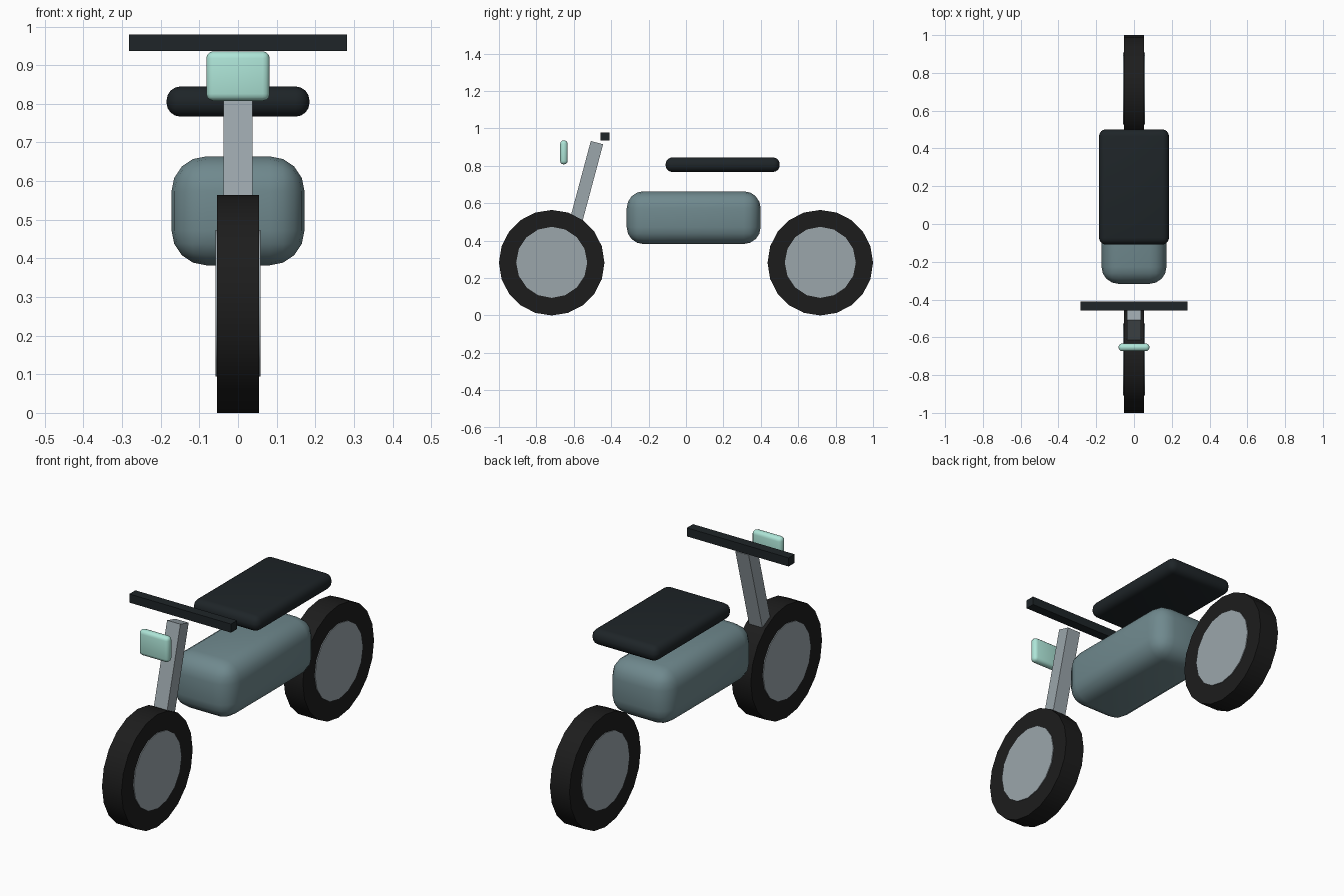
import bpy
from math import radians, sin, cos

if "Cube" in bpy.data.objects:
    bpy.data.objects.remove(bpy.data.objects["Cube"])


def material(name, rgb):
    m = bpy.data.materials.new(name)
    m.diffuse_color = (*rgb, 1)
    m.use_nodes = True
    m.node_tree.nodes["Principled BSDF"].inputs["Base Color"].default_value = m.diffuse_color
    return m


RUBBER = material("rubber", (0.012, 0.012, 0.012))
METAL = material("metal", (0.33, 0.38, 0.41))
PAINT = material("paint", (0.16, 0.25, 0.27))
LEATHER = material("leather", (0.013, 0.018, 0.021))
GLASS = material("glass", (0.42, 0.78, 0.68))


def finish(name, mat):
    ob = bpy.context.object
    ob.name = name
    ob.data.materials.append(mat)
    bpy.ops.object.shade_smooth_by_angle(angle=radians(30))
    return ob


def box(name, loc, size, mat, bevel=0, segments=4, tilt=0):
    bpy.ops.mesh.primitive_cube_add(size=1, location=loc)
    ob = bpy.context.object
    ob.scale = size
    bpy.ops.object.transform_apply(location=False, rotation=False, scale=True)
    ob.rotation_euler.x = tilt
    if bevel:
        mod = ob.modifiers.new("round", 'BEVEL')
        mod.width, mod.segments = bevel, segments
        bpy.ops.object.modifier_apply(modifier="round")
    return finish(name, mat)


def disc(name, y, z, radius, width, sides, mat):
    bpy.ops.mesh.primitive_cylinder_add(vertices=sides, radius=radius, depth=width,
                                        location=(0, y, z), rotation=(0, radians(90), 0))
    return finish(name, mat)


# Wheels: tyre with a slightly wider hub disc
for end, y in (("front", -0.718), ("rear", 0.718)):
    disc(end + "_tyre", y, 0.282, 0.282, 0.108, 20, RUBBER)
    disc(end + "_hub", y, 0.284, 0.19, 0.116, 16, METAL)

# Body and seat
box("body", (0, 0.041, 0.523), (0.344, 0.716, 0.282), PAINT, 0.09, 4)
box("seat", (0, 0.196, 0.806), (0.37, 0.61, 0.078), LEATHER, 0.036, 4)

# Raked fork, running down into the front tyre
tilt, length = radians(15), 0.5
top_y, top_z = -0.476, 0.924
box("fork", (0, top_y - sin(tilt) * length / 2, top_z - cos(tilt) * length / 2),
    (0.074, 0.068, length), METAL, tilt=-tilt)

# Handlebar and headlight
box("handlebar", (0, -0.434, 0.958), (0.564, 0.048, 0.043), LEATHER)
box("headlight", (0, -0.653, 0.872), (0.164, 0.04, 0.128), GLASS, 0.018, 3)
